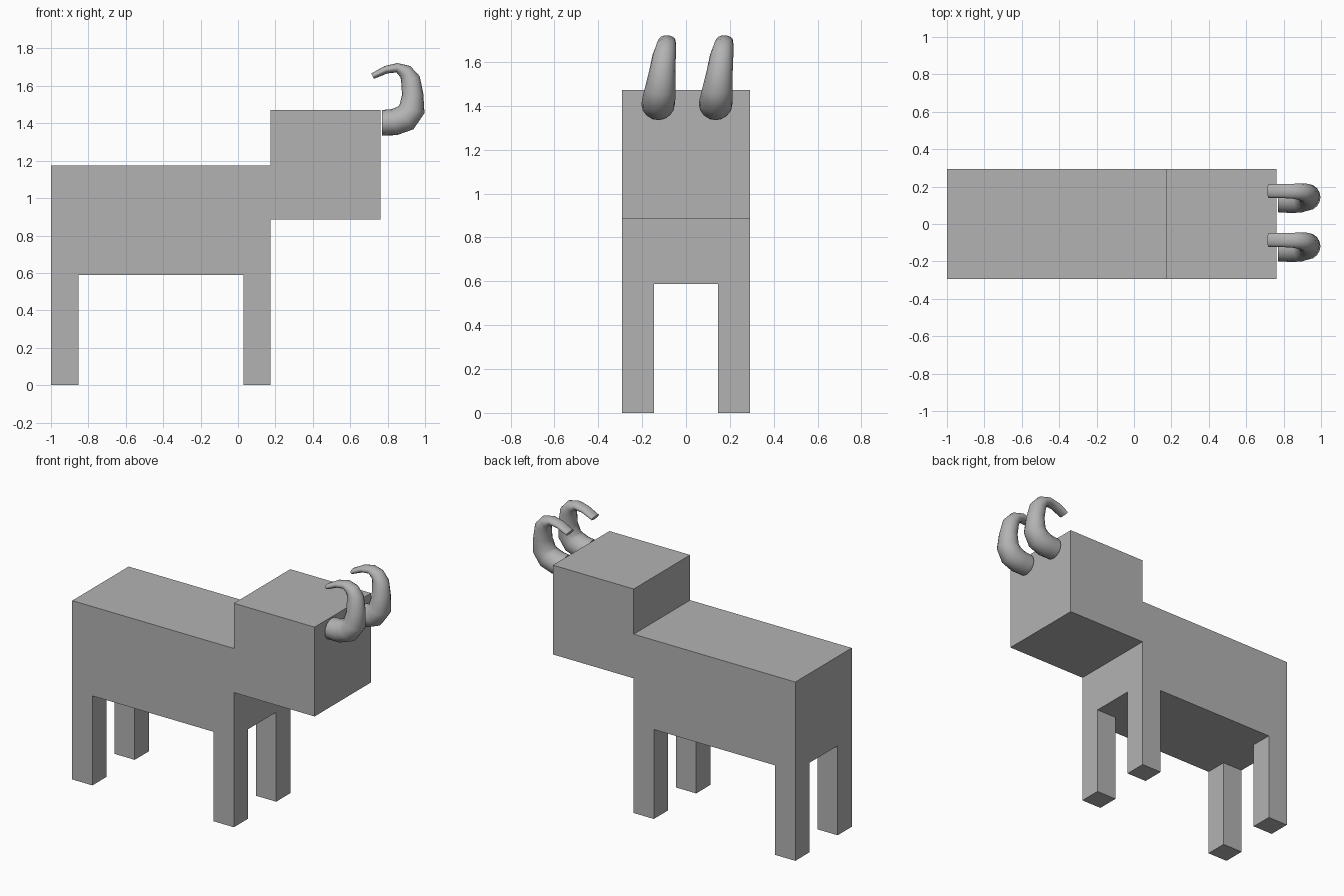
import bpy
import bmesh
import math
from mathutils import Vector

cube = bpy.data.objects.get("Cube")
if cube:
    bpy.data.objects.remove(cube, do_unlink=True)

grey = bpy.data.materials.new("plain grey")
grey.use_nodes = True
COLOUR = (0.45, 0.45, 0.45, 1)
grey.diffuse_color = COLOUR
grey.node_tree.nodes["Principled BSDF"].inputs["Base Color"].default_value = COLOUR


def add_object(name, bm):
    mesh = bpy.data.meshes.new(name)
    bmesh.ops.recalc_face_normals(bm, faces=bm.faces)
    bm.to_mesh(mesh)
    bm.free()
    mesh.materials.append(grey)
    obj = bpy.data.objects.new(name, mesh)
    bpy.context.collection.objects.link(obj)
    return obj


def box(name, low, high):
    bm = bmesh.new()
    bmesh.ops.create_cube(bm, size=1)
    low, high = Vector(low), Vector(high)
    bmesh.ops.scale(bm, vec=high - low, verts=bm.verts)
    bmesh.ops.translate(bm, vec=(low + high) / 2, verts=bm.verts)
    return add_object(name, bm)


def horn(name, offset_y, sides=16):
    # Each ring: x, y, z, radius in the curl plane, radius across it
    rings = [
        (0.770, 0.000, 1.403, 0.068, 0.072),
        (0.835, 0.000, 1.406, 0.071, 0.076),
        (0.895, 0.002, 1.428, 0.074, 0.076),
        (0.930, 0.008, 1.475, 0.070, 0.070),
        (0.934, 0.018, 1.555, 0.057, 0.060),
        (0.922, 0.028, 1.635, 0.052, 0.053),
        (0.895, 0.036, 1.676, 0.040, 0.045),
        (0.850, 0.040, 1.697, 0.025, 0.040),
        (0.790, 0.042, 1.686, 0.021, 0.038),
        (0.720, 0.042, 1.652, 0.016, 0.037),
    ]
    centres = [Vector((x, y + offset_y, z)) for x, y, z, _, _ in rings]
    bm = bmesh.new()
    loops = []
    for i, c in enumerate(centres):
        tangent = centres[min(i + 1, len(rings) - 1)] - centres[max(i - 1, 0)]
        if i == 0:
            tangent = Vector((1, 0, 0))
        across = Vector((0, 1, 0))
        normal = tangent.cross(across).normalized()
        r_in, r_across = rings[i][3:]
        loop = []
        for s in range(sides):
            a = math.tau * s / sides
            loop.append(bm.verts.new(c + normal * r_in * math.cos(a)
                                     + across * r_across * math.sin(a)))
        loops.append(loop)
    for a, b in zip(loops, loops[1:]):
        for s in range(sides):
            t = (s + 1) % sides
            bm.faces.new((a[s], a[t], b[t], b[s]))
    bm.faces.new(loops[0])
    bm.faces.new(loops[-1])
    obj = add_object(name, bm)
    bpy.ops.object.select_all(action="DESELECT")
    obj.select_set(True)
    bpy.context.view_layer.objects.active = obj
    bpy.ops.object.shade_smooth_by_angle(angle=math.radians(50))


# Body and head blocks
W = 0.293
CHEST = 0.175
box("body", (-1, -W, 0.588), (CHEST, W, 1.175))
box("head", (CHEST, -W, 0.885), (0.762, W, 1.472))

# Four square legs flush with the body corners
LEG = W / 2
for end, x in (("rear", -1), ("front", CHEST - LEG)):
    for side, y in (("right", -W), ("left", W - LEG)):
        box(f"{end}_{side}_leg", (x, y, 0), (x + LEG, y + LEG, 0.588))

# Curled horns on the face, both leaning the same way
horn("right_horn", -0.127)
horn("left_horn", 0.135)
